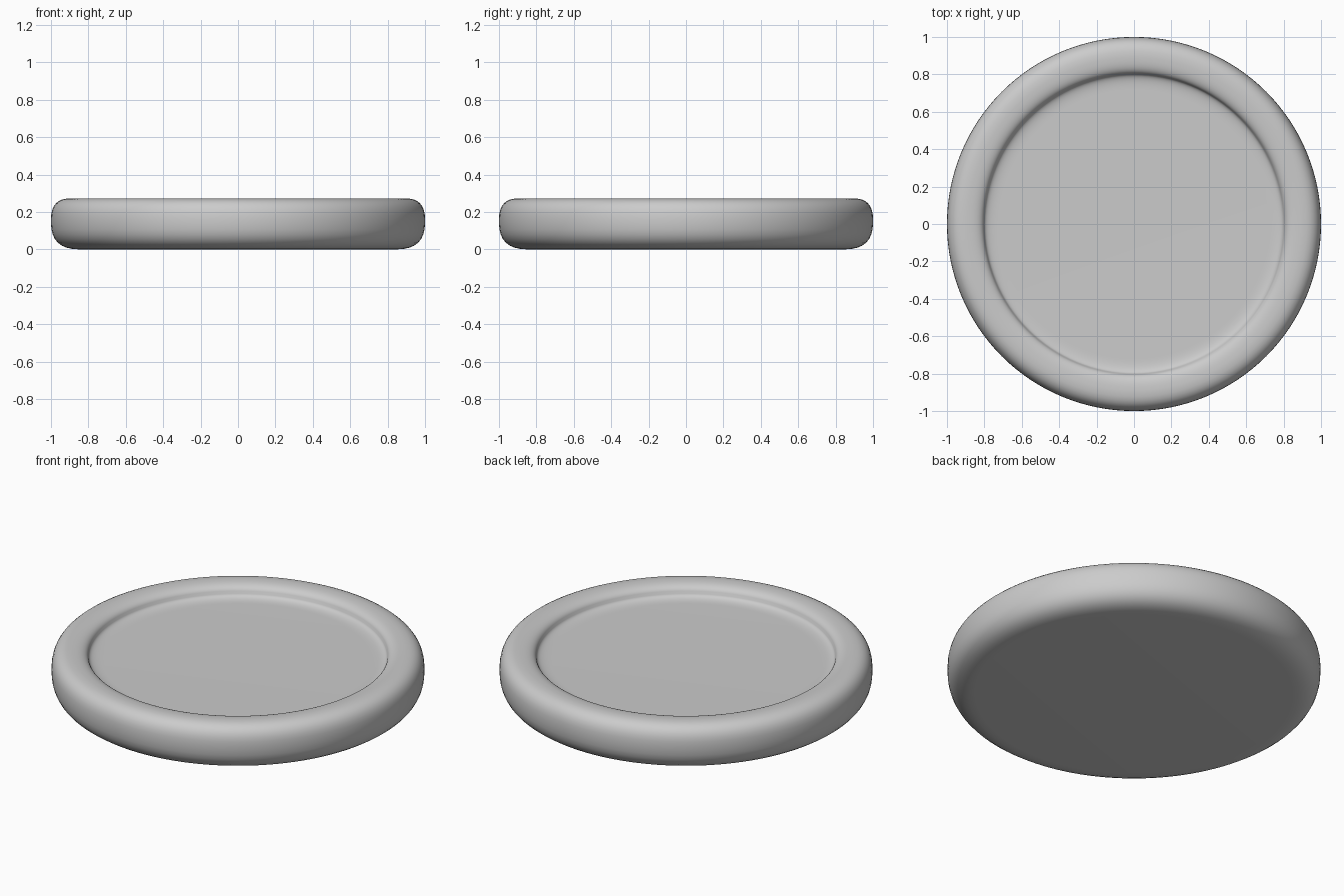
import bpy, bmesh
from math import radians
from mathutils import Vector

if "Cube" in bpy.data.objects:
    bpy.data.objects.remove(bpy.data.objects["Cube"])

# Rounded corners of the half section: start, control, end as (radius, height)
corners = [
    ((0.85, 0.0), (1.0, 0.0), (1.0, 0.14)),         # bottom edge
    ((1.0, 0.16), (1.0, 0.272), (0.90, 0.272)),     # outer top edge
    ((0.89, 0.272), (0.82, 0.272), (0.805, 0.24)),  # inner lip
    ((0.80, 0.225), (0.79, 0.203), (0.72, 0.203)),  # tray floor fillet
]


def corner_points(a, b, c, steps=8):
    a, b, c = Vector(a), Vector(b), Vector(c)
    for i in range(steps + 1):
        t = i / steps
        yield a * (1 - t) ** 2 + b * 2 * t * (1 - t) + c * t * t


profile = [Vector((0, 0))]
for corner in corners:
    profile.extend(corner_points(*corner))
profile.append(Vector((0, 0.203)))

# Revolve the section into a shallow dish
bm = bmesh.new()
verts = [bm.verts.new((p.x, 0, p.y)) for p in profile]
edges = [bm.edges.new(pair) for pair in zip(verts, verts[1:])]
bmesh.ops.spin(bm, geom=verts + edges, cent=(0, 0, 0), axis=(0, 0, 1),
               angle=radians(360), steps=128, use_merge=True)
bmesh.ops.remove_doubles(bm, verts=bm.verts, dist=1e-5)
bmesh.ops.recalc_face_normals(bm, faces=bm.faces)

mesh = bpy.data.meshes.new("shallow_dish")
bm.to_mesh(mesh)
bm.free()
dish = bpy.data.objects.new("shallow_dish", mesh)
bpy.context.collection.objects.link(dish)
mesh.shade_smooth()
